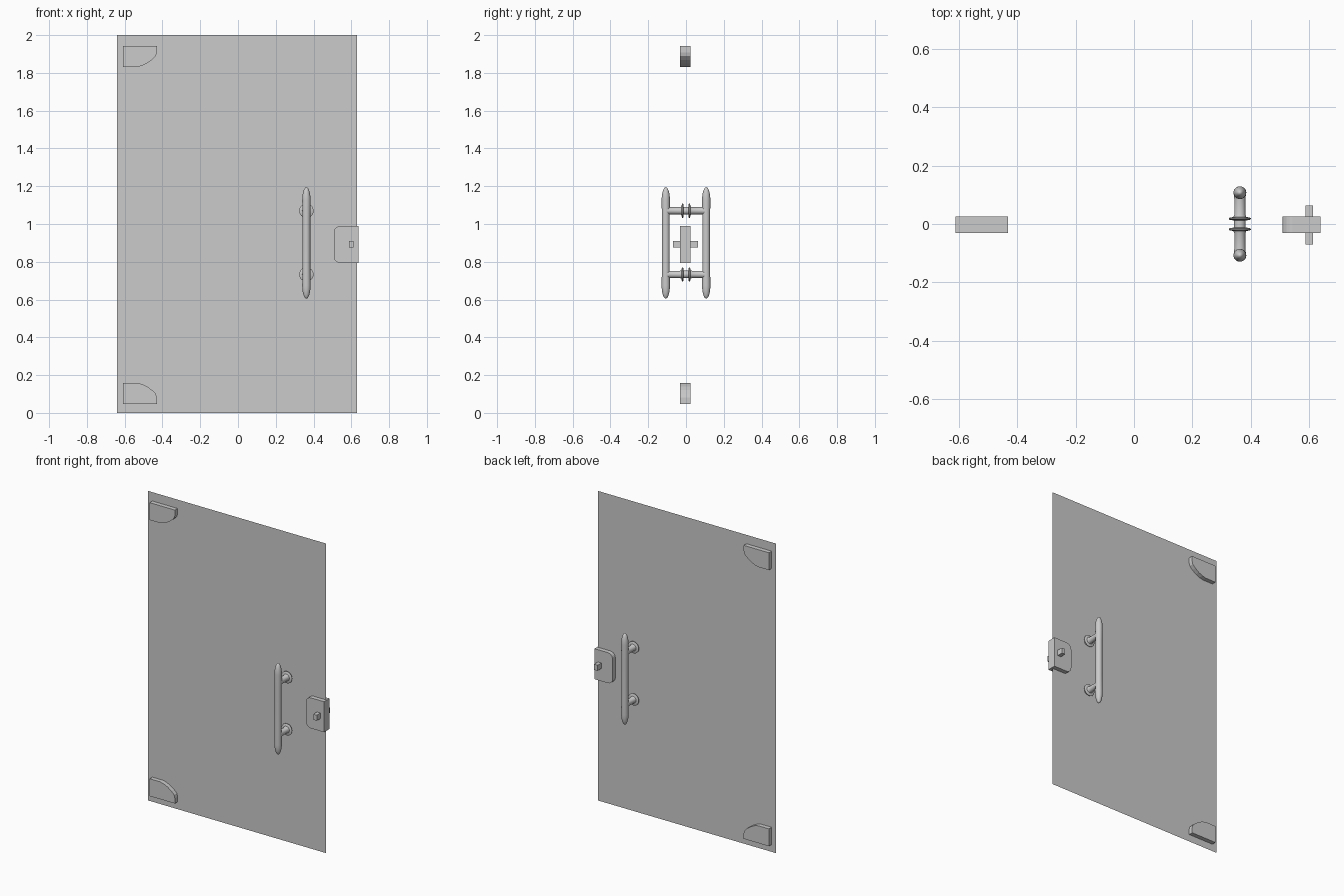
import bpy, bmesh, math
from mathutils import Matrix, Vector

if "Cube" in bpy.data.objects:
    bpy.data.objects.remove(bpy.data.objects["Cube"])

YC = -0.003  # plane of the glass


def make(name, bm, smooth=False):
    bmesh.ops.recalc_face_normals(bm, faces=bm.faces)
    me = bpy.data.meshes.new(name)
    bm.to_mesh(me)
    bm.free()
    ob = bpy.data.objects.new(name, me)
    bpy.context.collection.objects.link(ob)
    if smooth:
        bpy.context.view_layer.objects.active = ob
        ob.select_set(True)
        bpy.ops.object.shade_smooth_by_angle(angle=math.radians(40))
        ob.select_set(False)
    return ob


def plate(name, pts, y0, y1):
    """Extrude an x-z outline from y0 to y1."""
    bm = bmesh.new()
    face = bm.faces.new([bm.verts.new((x, y0, z)) for x, z in pts])
    if y1 != y0:
        ext = bmesh.ops.extrude_face_region(bm, geom=[face])
        verts = [v for v in ext["geom"] if isinstance(v, bmesh.types.BMVert)]
        bmesh.ops.translate(bm, verts=verts, vec=(0, y1 - y0, 0))
    return make(name, bm)


def lathe(name, profile, loc, along_y=False, sides=24):
    """Spin a (radius, height) profile around z, optionally laid along y."""
    bm = bmesh.new()
    vs = [bm.verts.new((r, 0, h)) for r, h in profile]
    es = [bm.edges.new(p) for p in zip(vs, vs[1:])]
    bmesh.ops.spin(bm, geom=vs + es, axis=(0, 0, 1), cent=(0, 0, 0),
                   angle=2 * math.pi, steps=sides)
    bmesh.ops.remove_doubles(bm, verts=bm.verts, dist=1e-5)
    m = Matrix.Translation(Vector(loc))
    if along_y:
        m = m @ Matrix.Rotation(-math.pi / 2, 4, 'X')
    bm.transform(m)
    return make(name, bm, True)


def arc(cx, cz, rx, rz, a0, a1, n):
    return [(cx + rx * math.cos(math.radians(a0 + (a1 - a0) * i / n)),
             cz + rz * math.sin(math.radians(a0 + (a1 - a0) * i / n)))
            for i in range(n + 1)]


# Glass panel: a single sheet
plate("glass_panel", [(-0.64, 0), (0.63, 0), (0.63, 2), (-0.64, 2)], YC, YC)

# Corner hinges, mirrored top and bottom
curve = [(-0.43, 0.035), (-0.435, 0.054), (-0.455, 0.074), (-0.482, 0.093),
         (-0.51, 0.106), (-0.535, 0.112), (-0.61, 0.112)]
outline = [(-0.61, 0), (-0.43, 0)] + curve[:-1] + [(-0.61, 0.112)]
for name, base, s in (("lower_hinge", 0.047, 1), ("upper_hinge", 1.943, -1)):
    plate(name, [(x, base + s * z) for x, z in outline], YC - 0.028, YC + 0.028)

# Lock case with rounded inner corners
r = 0.035
plate("lock_case", [(0.637, 0.793), (0.637, 0.99)]
      + arc(0.507 + r, 0.99 - r, r, r, 90, 180, 5)
      + arc(0.507 + r, 0.793 + r, r, r, 180, 270, 5), YC - 0.028, YC + 0.028)

# Lock knob through both sides
plate("lock_knob", [(0.587, 0.875), (0.612, 0.875), (0.612, 0.911), (0.587, 0.911)],
      YC - 0.067, YC + 0.067)

# Pull bars with long rounded ends
HX = 0.362
tip = [(0.022 * math.cos(math.radians(a)), 0.225 + 0.07 * math.sin(math.radians(a)))
       for a in range(0, 90, 10)] + [(0, 0.295)]
bar = [(q, -h) for q, h in reversed(tip)] + [(0.0205, -0.12), (0.0205, 0.12)] + tip
for side, y in (("front", -0.107), ("back", 0.107)):
    lathe(side + "_pull_bar", bar, (HX, y, 0.9))

# Handle posts with flanges either side of the glass
half = [(0.020, 0.012), (0.034, 0.014), (0.038, 0.017), (0.038, 0.020),
        (0.034, 0.022), (0.022, 0.024), (0.019, 0.032), (0.019, 0.085), (0.021, 0.105)]
post = [(q, -h) for q, h in reversed(half)] + half
for name, z in (("lower_post", 0.733), ("upper_post", 1.07)):
    lathe(name, post, (HX, 0, z), True)
